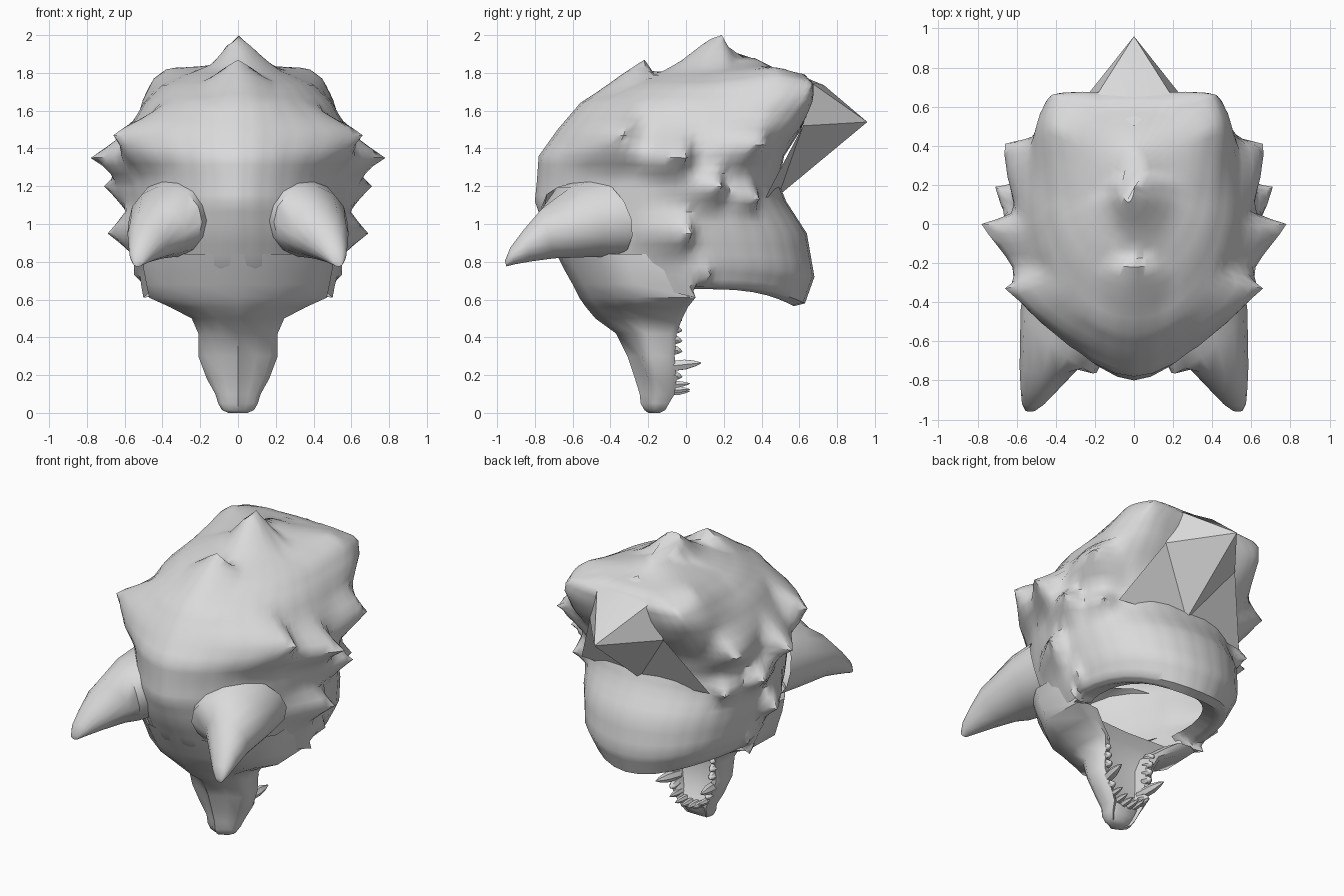
import bpy, bmesh, math
from mathutils import Vector

grey = bpy.data.materials.new("plain_grey")
grey.diffuse_color = (0.7, 0.7, 0.7, 1)


def finish(bm, name, angle=45):
    bmesh.ops.recalc_face_normals(bm, faces=bm.faces)
    me = bpy.data.meshes.new(name)
    bm.to_mesh(me)
    bm.free()
    ob = bpy.data.objects.new(name, me)
    bpy.context.collection.objects.link(ob)
    me.materials.append(grey)
    bpy.ops.object.select_all(action='DESELECT')
    ob.select_set(True)
    bpy.context.view_layer.objects.active = ob
    bpy.ops.object.shade_smooth_by_angle(angle=math.radians(angle))
    return ob


def loft(bm, rings, cap_end=False):
    rows = [[bm.verts.new(p) for p in r] for r in rings]
    n = len(rows[0])
    for a, b in zip(rows, rows[1:]):
        for i in range(n):
            j = (i + 1) % n
            bm.faces.new((a[i], a[j], b[j], b[i]))
    if cap_end:
        bm.faces.new(rows[-1])


def cull(bm, hidden):
    """Remove faces buried inside another part."""
    bmesh.ops.delete(bm, geom=[f for f in bm.faces if hidden(f.calc_center_median())],
                     context='FACES')


def egg(z, yf, yb, hw, yc, ef, eb, tilt=0, n=32):
    """Horizontal section: pointed towards the front, squarer at the back."""
    ring = []
    for i in range(n):
        t = 2 * math.pi * i / n
        s, c = math.sin(t), -math.cos(t)
        e = 2 / (ef if c < 0 else eb)
        x = hw * math.copysign(abs(s) ** e, s)
        y = yc + ((yb if c > 0 else yf) - yc) * abs(c) ** e
        ring.append((x, y, z + tilt * max(0, c) ** 3))
    return ring


# Head and mane shell, open underneath at the mouth
bm = bmesh.new()
rows = [
    # z, front, back, half width, widest y, front power, back power, tilt
    (0.69, -0.30, 0.48, 0.33, 0.08, 1.9, 2.0, -0.05),
    (0.655, -0.50, 0.57, 0.43, 0.08, 1.9, 2.0, -0.09),
    (0.67, -0.56, 0.63, 0.48, 0.08, 1.9, 2.0, -0.09),
    (0.78, -0.65, 0.68, 0.53, 0.08, 1.9, 2.1, -0.06),
    (0.95, -0.74, 0.64, 0.57, 0.05, 1.8, 2.1, 0),
    (1.12, -0.80, 0.53, 0.59, 0.05, 1.7, 2.1, 0),
    (1.22, -0.79, 0.49, 0.60, 0.05, 1.7, 2.3, 0),
    (1.36, -0.78, 0.52, 0.61, 0.05, 1.8, 2.7, 0),
    (1.50, -0.68, 0.61, 0.58, 0.08, 1.9, 3.2, 0),
    (1.64, -0.56, 0.66, 0.50, 0.12, 1.9, 4.0, 0),
    (1.735, -0.34, 0.68, 0.41, 0.20, 2.0, 4.0, 0),
    (1.79, -0.18, 0.63, 0.30, 0.22, 2.0, 3.5, 0),
    (1.83, -0.03, 0.46, 0.16, 0.22, 2.0, 2.5, 0),
    (1.88, 0.10, 0.36, 0.05, 0.22, 2.0, 2.0, 0),
]
loft(bm, [egg(*r) for r in rows], cap_end=True)
bmesh.ops.subdivide_edges(bm, edges=bm.edges, cuts=2, use_grid_fill=True)
cull(bm, lambda c: c.y < -0.05 and c.z < 0.76 and abs(c.x) < 0.46)
bm.verts.ensure_lookup_table()
rest = [v.co.copy() for v in bm.verts]

# Locks of fur pulled out of the shell: anchor, tip, reach, how abruptly it ends behind
for anchor, tip, reach, drop in [
    ((0, -0.24, 1.77), (0, -0.22, 1.87), 0.36, 5),
    ((0, 0.19, 1.88), (0, 0.19, 2.00), 0.34, 4),
    ((0.10, 0.10, 1.86), (0.10, 0.12, 1.87), 0.15, 2),
    ((0.34, 0.42, 1.76), (0.37, 0.45, 1.81), 0.30, 2),
    ((0.40, 0.58, 1.70), (0.42, 0.66, 1.73), 0.28, 2),
    ((0.50, -0.35, 1.48), (0.66, -0.33, 1.47), 0.42, 3),
    ((0.60, -0.06, 1.36), (0.78, 0.00, 1.35), 0.32, 3),
    ((0.60, 0.12, 1.20), (0.71, 0.19, 1.20), 0.28, 3),
    ((0.56, 0.36, 1.42), (0.66, 0.41, 1.42), 0.32, 3),
    ((0.57, -0.04, 0.95), (0.69, 0.03, 0.95), 0.30, 3),
    ((0.52, 0.06, 0.72), (0.55, 0.13, 0.73), 0.20, 3),
    ((0.49, -0.02, 0.66), (0.50, 0.05, 0.61), 0.20, 3),
    ((0.54, 0.34, 1.14), (0.56, 0.39, 1.13), 0.22, 3),
]:
    for s in ((1, -1) if anchor[0] else (1,)):
        t = Vector((s * tip[0], tip[1], tip[2]))
        a = min(rest, key=lambda p: (p - Vector((s * anchor[0], anchor[1], anchor[2]))).length)
        for v, p in zip(bm.verts, rest):
            d = p - a
            if d.y > 0:
                d.y *= drop
            if anchor[0] == 0:
                d.x *= 1.8
            elif anchor[0] > 0.45:
                d.z *= 2
            w = max(0, 1 - d.length / reach)
            v.co += (t - a) * w ** 1.2
finish(bm, "head_and_mane", 50)

# Large swept-back lock overhanging the nape
bm = bmesh.new()
half = [(0.19, 0.66, 1.75), (0.27, 0.62, 1.52), (0.47, 0.42, 1.14)]
base = [(0, 0.50, 1.83)] + half + [(0, 0.49, 1.15)] + [(-x, y, z) for x, y, z in half[::-1]]
b = [bm.verts.new(p) for p in base]
mid = bm.verts.new((0, 0.73, 1.735))
tip = bm.verts.new((0, 0.96, 1.54))
for f in [(b[0], b[1], mid), (b[7], b[0], mid), (b[1], tip, mid), (b[7], mid, tip),
          (b[1], b[2], tip), (b[6], b[7], tip), (b[2], b[4], tip), (b[4], b[6], tip),
          (b[2], b[3], b[4]), (b[4], b[5], b[6])]:
    bm.faces.new(f)
finish(bm, "nape_tuft", 30)

# Muzzle: brow tapering into the upper jaw, hollow at the back
bm = bmesh.new()
rings = []
for z, yf, yb, hw, d in [
    (0.84, -0.685, 0.05, 0.50, 0.10), (0.76, -0.645, 0.06, 0.50, 0.10),
    (0.68, -0.60, 0.06, 0.485, 0.10),
    (0.61, -0.565, 0.05, 0.47, 0.10), (0.56, -0.53, 0.01, 0.36, 0.10),
    (0.50, -0.48, -0.02, 0.245, 0.10), (0.42, -0.37, -0.05, 0.21, 0.09),
    (0.30, -0.31, -0.06, 0.21, 0.08), (0.18, -0.27, -0.05, 0.165, 0.07),
    (0.10, -0.245, -0.06, 0.12, 0.01), (0.05, -0.24, -0.09, 0.105, 0.0),
    (0.015, -0.22, -0.11, 0.085, 0.0), (0.0, -0.20, -0.14, 0.05, 0.0),
]:
    m = (yf + yb) / 2
    half = [(0.45, yf + 0.06 * min(1, hw / 0.2)), (0.82, yf + (m - yf) * 0.62), (1.0, m),
            (0.98, yb - 0.03), (0.85, yb), (0.68, yb - 0.01), (0.60, yb - d)]
    pts = [(0, yf)] + half + [(0, yb - d * 1.15)] + [(-x, y) for x, y in half[::-1]]
    rings.append([(x * hw, y, z) for x, y in pts])
loft(bm, rings, cap_end=True)
cull(bm, lambda c: c.z > 0.62 and c.y > -0.12 and abs(c.x) < 0.47)
finish(bm, "muzzle", 50)

# Ears: curved horn-like lofts pointing forward
for s in (1, -1):
    bm = bmesh.new()
    rings = []
    for x, y, z, rx, rz in [(0.34, -0.45, 1.03, 0.22, 0.21),
                            (0.385, -0.60, 1.01, 0.195, 0.19), (0.43, -0.73, 0.95, 0.155, 0.135),
                            (0.48, -0.84, 0.885, 0.10, 0.085), (0.515, -0.92, 0.83, 0.058, 0.045),
                            (0.53, -0.955, 0.79, 0.025, 0.015)]:
        rings.append([(s * (x + rx * math.cos(a)),
                       y - 0.25 * rz * math.sin(a) + (0.16 * math.cos(a) if y > -0.7 else 0),
                       z + rz * math.sin(a)) for a in [2 * math.pi * k / 14 for k in range(14)]])
    loft(bm, rings, cap_end=True)
    finish(bm, "ear_right" if s > 0 else "ear_left", 60)


def tooth(bm, pos, tip, r):
    p, t = Vector(pos), Vector(tip)
    d = t - p
    q = d.to_track_quat('Z', 'Y')
    rings = [[p + d * f + q @ Vector((r * k * math.cos(a), r * k * math.sin(a), 0))
              for a in [math.pi * i / 3 for i in range(6)]]
             for f, k in [(-0.4, 0.9), (0.4, 0.85), (0.75, 0.5), (1, 0.08)]]
    loft(bm, rings, cap_end=True)


# Upper teeth: side rows, fangs and front row
bm = bmesh.new()
for s in (1, -1):
    for z, x in [(0.50, 0.175), (0.445, 0.165), (0.39, 0.16), (0.335, 0.155), (0.20, 0.13)]:
        tooth(bm, (s * x, -0.07, z), (s * x, -0.02, z - 0.01), 0.03)
    tooth(bm, (s * 0.145, -0.06, 0.25), (s * 0.165, 0.08, 0.265), 0.035)
    for z, x in [(0.15, 0.105), (0.12, 0.065), (0.11, 0.022)]:
        tooth(bm, (s * x, -0.07, z), (s * x, 0.02, z + 0.005), 0.022)
finish(bm, "teeth")
